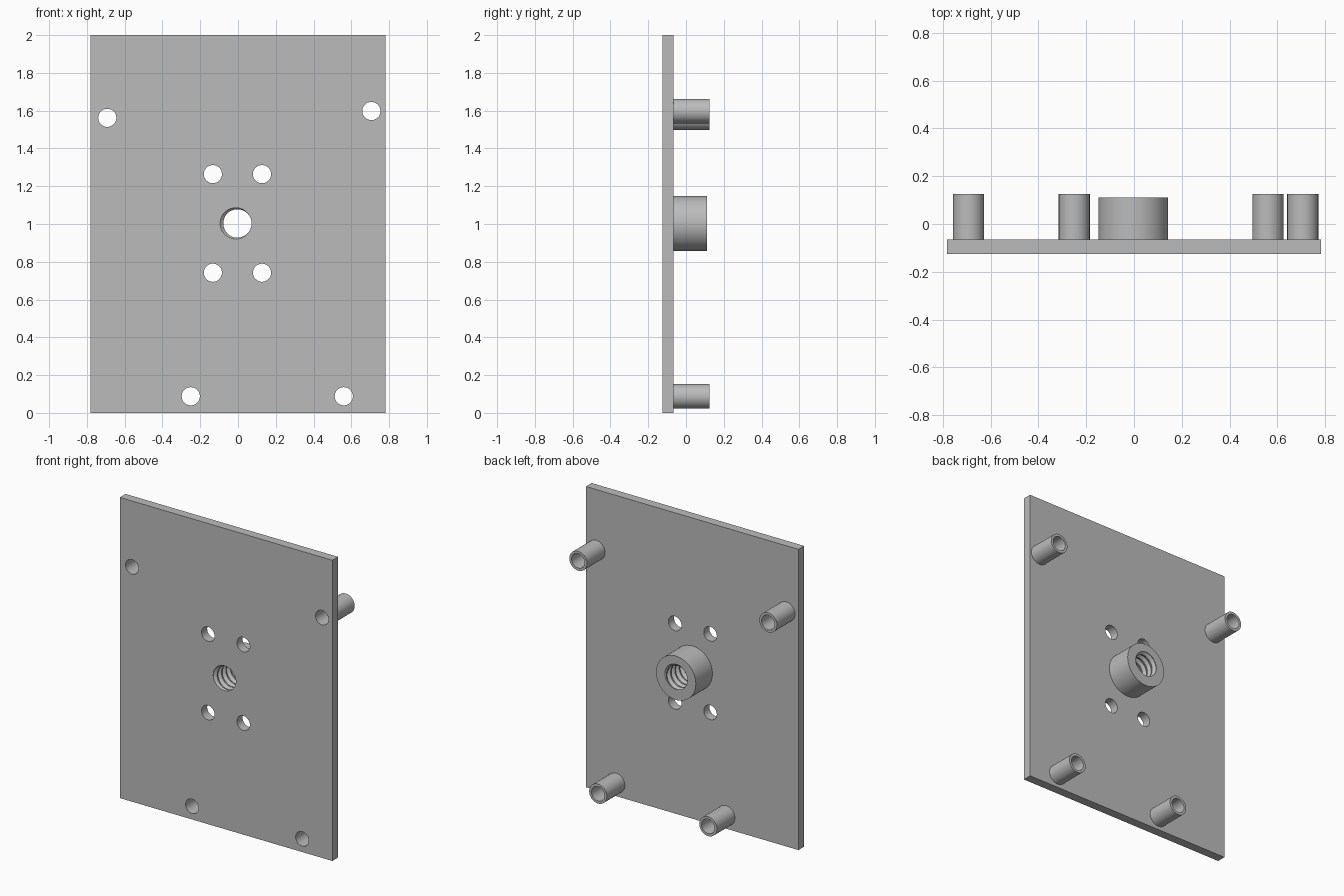
import bpy, bmesh
from math import sin, cos, pi, radians
from mathutils import Matrix, Vector

cube = bpy.data.objects.get("Cube")
if cube:
    bpy.data.objects.remove(cube, do_unlink=True)

FRONT, BACK = -0.125, -0.065          # faces of the plate
CX, CZ = -0.003, 1.003                # axis of the threaded boss
HOLE_R, POST_R, BOSS_R = 0.048, 0.065, 0.146
POSTS = {"upper_right_post": (-0.692, 1.562), "upper_left_post": (0.706, 1.598),
         "lower_right_post": (-0.25, 0.088), "lower_left_post": (0.56, 0.088)}

grey = bpy.data.materials.new("plain grey")
grey.use_nodes = True
colour = (0.5, 0.5, 0.5, 1)
grey.diffuse_color = colour
grey.node_tree.nodes["Principled BSDF"].inputs["Base Color"].default_value = colour


def add_cylinder(bm, x, z, radius, y0, y1, sides=48):
    """Solid cylinder along y."""
    place = Matrix.Translation((x, (y0 + y1) / 2, z)) @ Matrix.Rotation(pi / 2, 4, 'X')
    bmesh.ops.create_cone(bm, cap_ends=True, segments=sides, radius1=radius,
                          radius2=radius, depth=y1 - y0, matrix=place)


def add_threaded_rod(bm, minor, major, pitch, turns, sides=48):
    """Solid screw along y, its rings following the helix."""
    profile = [(0, minor), (0.2, minor), (0.55, major), (0.65, major)]
    k = len(profile)
    start = FRONT - pitch * (2 + 0.6 - 0.25)
    rows = []
    for i in range(k * turns + 1):
        t, r = profile[i % k]
        row = []
        for j in range(sides):
            a = 2 * pi * j / sides
            y = start + pitch * (i // k + t + j / sides)
            row.append(bm.verts.new((CX + r * sin(a), y, CZ + r * cos(a))))
        rows.append(row)
    # one more turn of seam vertices closes the last rows
    for i in range(k):
        t, r = profile[(i + 1) % k]
        lap = turns + (i + 1) // k
        rows.append([bm.verts.new((CX, start + pitch * (lap + t), CZ + r))])

    def vert(i, j):
        return rows[i + k][0] if j == sides else rows[i][j]

    last = k * turns
    for i in range(last):
        for j in range(sides):
            bm.faces.new((vert(i, j), vert(i, j + 1), vert(i + 1, j + 1), vert(i + 1, j)))
    # fan caps over the stepped ends
    for end in (0, last):
        loop = [rows[end][j] for j in range(sides)]
        loop += [rows[end + s][0] for s in range(k, 0, -1)]
        middle = sum((v.co.y for v in loop)) / len(loop)
        hub = bm.verts.new(Vector((CX, middle, CZ)))
        for a, b in zip(loop, loop[1:] + loop[:1]):
            bm.faces.new((a, b, hub))


def finish(bm, name):
    bmesh.ops.recalc_face_normals(bm, faces=bm.faces)
    mesh = bpy.data.meshes.new(name)
    bm.to_mesh(mesh)
    bm.free()
    mesh.materials.append(grey)
    obj = bpy.data.objects.new(name, mesh)
    bpy.context.collection.objects.link(obj)
    return obj


# Cutter: post bores, four mounting holes and the screw
bm = bmesh.new()
for x, z in POSTS.values():
    add_cylinder(bm, x, z, HOLE_R, -0.3, 0.3)
for sx in (-1, 1):
    for sz in (-1, 1):
        add_cylinder(bm, CX + sx * 0.13, CZ + sz * 0.261, HOLE_R, -0.3, 0.3)
add_threaded_rod(bm, 0.075, 0.092, 0.045, 10)
cutter = finish(bm, "hole_cutter")
cutter.hide_render = True

# Plate
parts = []
bm = bmesh.new()
bmesh.ops.create_cube(bm, size=1, matrix=Matrix.Translation((0, (FRONT + BACK) / 2, 1))
                      @ Matrix.Diagonal((1.564, BACK - FRONT, 2, 1)))
parts.append(finish(bm, "plate"))

# Boss and hollow posts on the back
bm = bmesh.new()
add_cylinder(bm, CX, CZ, BOSS_R, BACK, 0.11, 64)
parts.append(finish(bm, "threaded_boss"))
for name, (x, z) in POSTS.items():
    bm = bmesh.new()
    add_cylinder(bm, x, z, POST_R, BACK, 0.125)
    parts.append(finish(bm, name))

# Cut the holes, then smooth the round walls
for obj in parts:
    mod = obj.modifiers.new("holes", 'BOOLEAN')
    mod.operation, mod.solver, mod.object = 'DIFFERENCE', 'EXACT', cutter
    bpy.ops.object.select_all(action='DESELECT')
    obj.select_set(True)
    bpy.context.view_layer.objects.active = obj
    bpy.ops.object.modifier_apply(modifier=mod.name)
    bpy.ops.object.shade_smooth_by_angle(angle=radians(25))

bpy.data.objects.remove(cutter, do_unlink=True)
